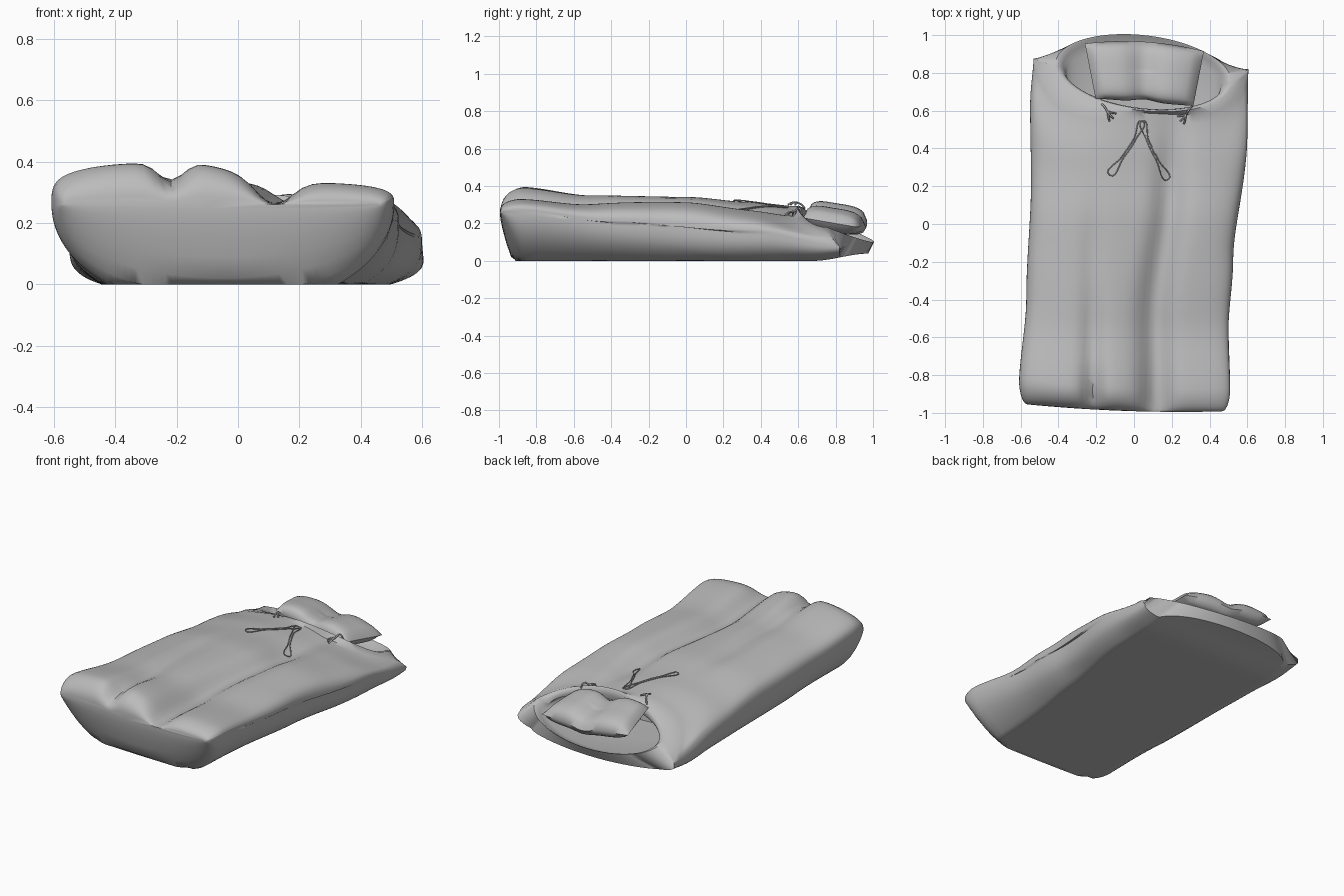
import bpy, bmesh, math
from mathutils import Vector
from mathutils.bvhtree import BVHTree

cube = bpy.data.objects.get("Cube")
if cube:
    bpy.data.objects.remove(cube, do_unlink=True)

grey = bpy.data.materials.new("soft_grey")
grey.use_nodes = True
grey.diffuse_color = (0.5, 0.5, 0.5, 1)
grey.node_tree.nodes["Principled BSDF"].inputs["Base Color"].default_value = (0.5, 0.5, 0.5, 1)


def interp(t, pts):
    """Smooth interpolation through (position, value) pairs."""
    if t <= pts[0][0]:
        return pts[0][1]
    for (a, va), (b, vb) in zip(pts, pts[1:]):
        if t <= b:
            k = (t - a) / (b - a)
            return va + (vb - va) * k * k * (3 - 2 * k)
    return pts[-1][1]


def finish(name, bm, angle=50):
    bmesh.ops.recalc_face_normals(bm, faces=bm.faces)
    mesh = bpy.data.meshes.new(name)
    bm.to_mesh(mesh)
    ob = bpy.data.objects.new(name, mesh)
    bpy.context.collection.objects.link(ob)
    mesh.materials.append(grey)
    bpy.ops.object.select_all(action='DESELECT')
    ob.select_set(True)
    bpy.context.view_layer.objects.active = ob
    bpy.ops.object.shade_smooth_by_angle(angle=math.radians(angle))


# Bag outline along y: side edges, crown, widest height, underside, squareness
LEFT = [(-0.9, -0.61), (-0.4, -0.57), (0.2, -0.545), (0.6, -0.55), (0.88, -0.53)]
RIGHT = [(-0.9, 0.51), (-0.5, 0.5), (-0.1, 0.525), (0.5, 0.6), (0.84, 0.605)]
CROWN = [(-0.9, 0.4), (-0.5, 0.355), (0, 0.345), (0.35, 0.32), (0.6, 0.305)]
WAIST = [(-0.9, 0.26), (-0.3, 0.2), (0.4, 0.15), (0.84, 0.08)]
UNDER = [(0.68, 0.0), (0.98, 0.04)]
SQUARE_TOP = [(-0.9, 3.8), (0, 3.2), (0.5, 2.4), (0.84, 2.0)]
SQUARE_BASE = [(-0.9, 2.0), (0.3, 2.8)]
FRONT, SEG = -0.97, 128


def end_y(x, upper):
    """Where the outer skin ends: a scooped lip above, a bowed hem below."""
    r = min(1, abs(x - 0.04) / 0.57)
    if upper:
        bow = 0.59 + 0.26 * r ** 6
    else:
        bow = max(0.85, 0.8 + 0.175 * math.sqrt(max(0, 1 - (r / 0.85) ** 2)))
    return bow - 0.05 * x


def groove(x, y):
    """Seam valleys, plus the gentle drop of the padding towards its left."""
    left = interp(y, [(-0.95, 0.075), (-0.7, 0.04), (-0.2, 0.02), (0.3, 0.0)])
    right = interp(y, [(-0.95, 0.08), (-0.6, 0.065), (0.1, 0.06), (0.6, 0.015)])
    path = interp(y, [(-0.9, 0.115), (-0.5, 0.11), (0.2, 0.19), (0.6, 0.22)])
    drop = interp(x, [(-0.2, 0), (0.2, 0.065)]) * interp(y, [(-0.9, 1), (0, 0.3), (0.6, 0.6)])
    return (left * math.exp(-((x + 0.22) / 0.055) ** 2) + drop
            + right * math.exp(-((x - path) / 0.08) ** 2))


def outer(v, a, sx=1.0, sz=1.0):
    """Point on the outer skin, v along the bag and a around it."""
    c, s = math.cos(a), math.sin(a)
    yn = FRONT + (0.84 - FRONT) * v
    lo, hi = interp(yn, LEFT), interp(yn, RIGHT)
    n = interp(yn, SQUARE_TOP if s > 0 else SQUARE_BASE)
    r = (abs(c) ** n + abs(s) ** n) ** (-1 / n)
    c, s = c * r, s * r
    x = (lo + hi) / 2 + (hi - lo) / 2 * c * sx
    y = FRONT + (end_y(x, s > 0) - FRONT) * v
    y -= (0.03 * x + 0.006 + 0.06 * (0.25 - x * x)) * (1 - v) ** 2
    waist = interp(yn, WAIST)
    if s > 0:
        top = interp(y, CROWN) - groove(x, y) * min(1, 3 * s)
        z = waist + (top - waist) * s * sz
    else:
        base = interp(y, UNDER)
        z = max(base, waist + (waist - base) * 1.35 * s * sz * sz)
    return Vector((x, y, z))


def mouth(a, size=1.0, depth=0.0, sink=0.0):
    """Tilted oval opening; size, depth and sink lead it into the lining."""
    c, s = math.cos(a), math.sin(a)
    x = 0.05 + 0.465 * c * size
    y = 0.8 - 0.2 * s * size - 0.1 * (x - 0.05)
    z = 0.18 + (0.115 * s * s if s > 0 else 0.08 * s)
    inner = 0.14 + 0.075 * s
    return Vector((x, y + (0.42 - y) * depth, z + (inner - z) * sink))


# Padded bag: closed foot end, side corners, oval mouth and inner lining
angles = [2 * math.pi * i / SEG for i in range(SEG)]
rings = []
for k in range(7):
    t = (1 - k / 7) * math.pi / 2
    rings.append([outer(0.075 * (1 - math.sin(t)), a, 1 - 0.08 * (1 - math.cos(t)),
                        0.2 + 0.8 * math.cos(t)) for a in angles])
rings += [[outer(0.075 + 0.925 * k / 34, a) for a in angles] for k in range(35)]
for size, depth, sink in [(1, 0, 0), (0.96, 0, 0.1), (0.92, 0.02, 0.5), (0.88, 0.1, 0.9),
                          (0.88, 0.5, 1), (0.88, 0.95, 1)]:
    rings.append([mouth(a, size, depth, sink) for a in angles])
bm = bmesh.new()
loops = [[bm.verts.new(p) for p in r] for r in rings]
for r0, r1 in zip(loops, loops[1:]):
    for i in range(SEG):
        j = (i + 1) % SEG
        bm.faces.new((r0[i], r0[j], r1[j], r1[i]))
bm.faces.new(loops[0])
bm.faces.new(loops[-1])
skin = BVHTree.FromBMesh(bm)
finish("padded_bag", bm)


def on_bag(x, y, lift=0.006):
    hit = skin.ray_cast(Vector((x, y, 1)), Vector((0, 0, -1)))[0]
    return Vector((x, y, max(hit.z, 0.24) + lift))


# Pillow: two plump halves with a crease between them, lower on its left
bm = bmesh.new()
bmesh.ops.create_cube(bm, size=2)
bmesh.ops.subdivide_edges(bm, edges=bm.edges[:], cuts=19, use_grid_fill=True)
for vert in bm.verts:
    u, v, w = vert.co
    puff = ((1 - u ** 4) * (1 - v ** 4)) ** 0.5
    crease = math.exp(-(u / 0.25) ** 2)
    width = 0.287 + 0.028 * v
    vert.co = (0.055 + width * u,
               0.79 + 0.145 * v - 0.02 * u + 0.03 * (1 - u * u) * max(0, v) + 0.015 * crease * (v < 0),
               0.23 - 0.025 * v - 0.025 * u - 0.025 * crease + w * puff * (0.068 - 0.015 * crease))
bmesh.ops.remove_doubles(bm, verts=bm.verts[:], dist=0.0005)
finish("pillow", bm)


def cord(name, points, radius, cyclic=False):
    curve = bpy.data.curves.new(name, 'CURVE')
    curve.dimensions = '3D'
    curve.bevel_depth = radius
    curve.bevel_resolution = 1
    curve.resolution_u = 6
    curve.use_fill_caps = True
    spline = curve.splines.new('BEZIER')
    spline.bezier_points.add(len(points) - 1)
    for bp, p in zip(spline.bezier_points, points):
        bp.co = p
        bp.handle_left_type = bp.handle_right_type = 'AUTO'
    spline.use_cyclic_u = cyclic
    curve.materials.append(grey)
    bpy.context.collection.objects.link(bpy.data.objects.new(name, curve))


# Narrow drawstring loops hanging from the middle of the lip
for side, tip, bow in (("right", (-0.13, 0.26), 1), ("left", (0.18, 0.235), -1)):
    start, end = Vector((0.045, 0.545)), Vector(tip)
    across = Vector((end.y - start.y, start.x - end.x)).normalized() * bow
    out = [start.lerp(end, t) - across * w for t, w in
           [(0, 0), (0.3, 0.02), (0.65, 0.016), (1, 0), (0.65, 0.006), (0.3, 0.01)]]
    cord(side + "_drawstring", [on_bag(p.x, p.y) for p in out], 0.003, True)

# Gathered ties at both sides of the lip
for side, cx, cy, d in (("right", -0.14, 0.595, 1), ("left", 0.275, 0.58, -1)):
    for n, (dx, dy) in enumerate([(-0.03, 0.04), (0.045, -0.01), (0.01, -0.05), (0.03, -0.035)]):
        mid, end = on_bag(cx, cy, 0.02), on_bag(cx + d * dx, cy + dy)
        bend = on_bag(cx + d * dx * 0.5, cy + dy * 0.6, 0.018)
        cord(f"{side}_tie_{n + 1}", [mid, bend, end], 0.005)
